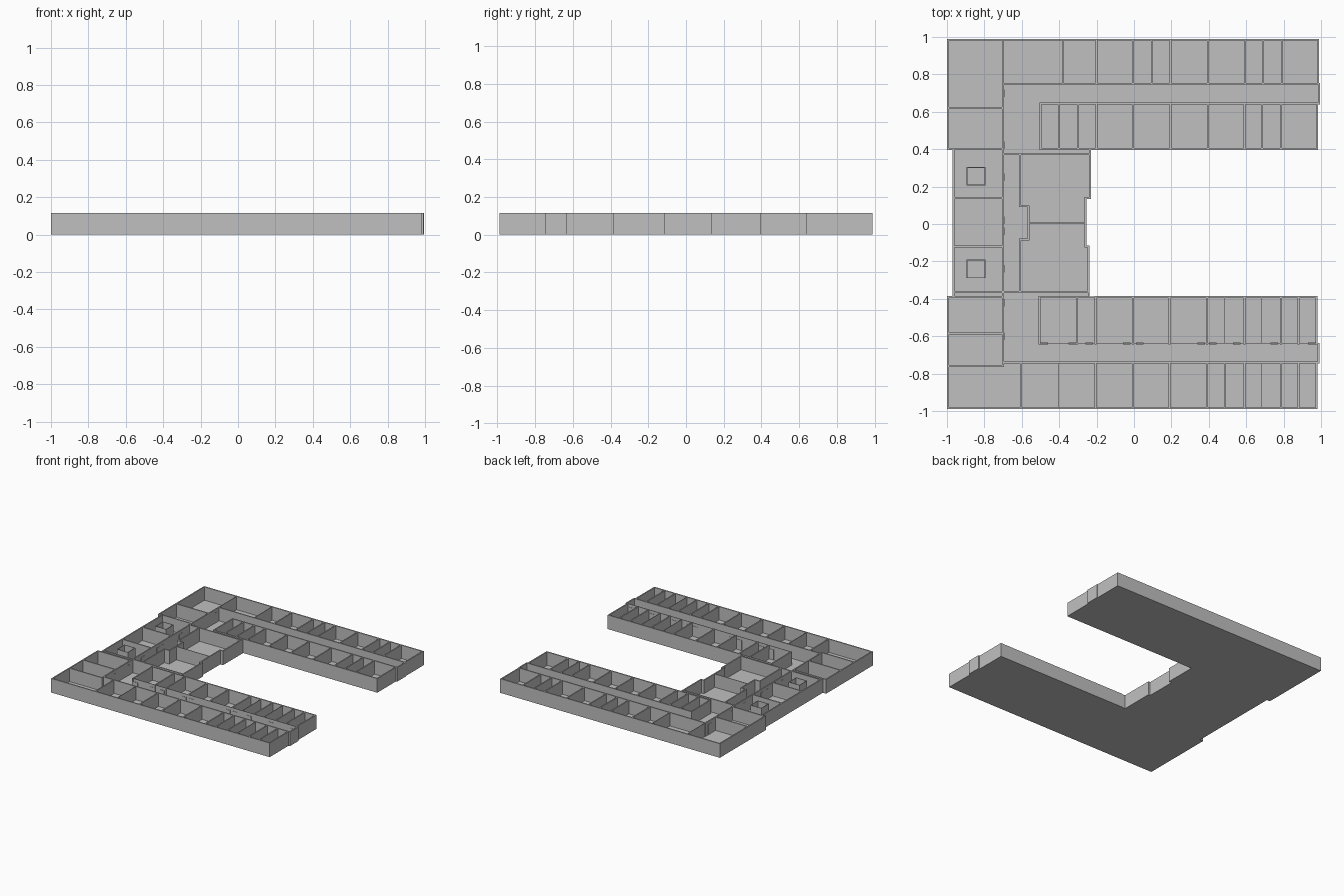
import bpy
import bmesh
from mathutils import Matrix, Vector

HEIGHT = 0.115
FLOOR = 0.006
THICK = 0.01
THIN = 0.004

old = bpy.data.objects.get("Cube")
if old:
    bpy.data.objects.remove(old, do_unlink=True)

grey = bpy.data.materials.new("plain_grey")
grey.use_nodes = True
colour = (0.53, 0.53, 0.53, 1)
grey.diffuse_color = colour
grey.node_tree.nodes["Principled BSDF"].inputs["Base Color"].default_value = colour


def build(name, boxes):
    """One object made of axis-aligned boxes (x0, x1, y0, y1, z0, z1)."""
    bm = bmesh.new()
    for x0, x1, y0, y1, z0, z1 in boxes:
        mid = Vector((x0 + x1, y0 + y1, z0 + z1)) / 2
        size = Vector((x1 - x0, y1 - y0, z1 - z0))
        bmesh.ops.create_cube(bm, size=1, matrix=Matrix.Translation(mid) @ Matrix.Diagonal(size).to_4x4())
    mesh = bpy.data.meshes.new(name)
    bm.to_mesh(mesh)
    bm.free()
    mesh.materials.append(grey)
    obj = bpy.data.objects.new(name, mesh)
    bpy.context.collection.objects.link(obj)
    return obj


def run(*points, t=THICK):
    """Upright wall boxes following right-angled points."""
    h = t / 2
    return [(min(a[0], b[0]) - h, max(a[0], b[0]) + h,
             min(a[1], b[1]) - h, max(a[1], b[1]) + h, 0, HEIGHT)
            for a, b in zip(points, points[1:])]


def ring(x0, x1, y0, y1, t=THICK):
    return run((x0, y0), (x1, y0), (x1, y1), (x0, y1), (x0, y0), t=t)


def partitions(xs, y0, y1, thin=()):
    """Cross walls between rooms; those listed in thin are light screens."""
    boxes = []
    for x in xs:
        boxes += run((x, y0), (x, y1))
    for x in thin:
        boxes += run((x, y0), (x, y1), t=THIN)
    return boxes


# Floor slabs
build("floor", [(x0, x1, y0, y1, 0, FLOOR) for x0, x1, y0, y1 in (
    (-1, -0.7, 0.4, 0.99), (-0.7, 0.985, 0.4, 0.99), (-0.7, 0.993, 0.645, 0.75),
    (-0.97, -0.26, -0.39, 0.4), (-0.26, -0.235, 0.14, 0.4), (-0.26, -0.24, -0.39, -0.12),
    (-1, -0.7, -0.985, -0.39), (-0.7, 0.975, -0.985, -0.39), (-0.7, 0.99, -0.74, -0.64))])

# Back wing: two rows of rooms with a corridor between
build("back_wing_outer_walls",
      run((-0.7, 0.4), (-0.995, 0.4), (-0.995, 0.985), (0.985, 0.985), (0.985, 0.75))
      + run((-0.5, 0.4), (0.98, 0.4), (0.98, 0.645)))
build("back_corridor_walls",
      run((-0.7, 0.75), (0.99, 0.75), (0.99, 0.645), (-0.5, 0.645), (-0.5, 0.4)))
build("back_outer_rooms", partitions(
    (-0.2, -0.005, 0.095, 0.195, 0.395, 0.595, 0.69, 0.79), 0.75, 0.985, thin=(-0.38,)))
build("back_inner_rooms", partitions(
    (-0.4, -0.3, -0.2, -0.005, 0.195, 0.395, 0.59, 0.685, 0.785), 0.4, 0.645))

# Front wing
build("front_wing_outer_walls",
      run((-0.7, -0.39), (-0.995, -0.39), (-0.995, -0.985), (0.975, -0.985), (0.975, -0.74))
      + run((-0.205, -0.39), (0.975, -0.39), (0.975, -0.64))
      + run((-0.505, -0.39), (-0.205, -0.39), t=THIN))
build("front_corridor_walls",
      run((-0.7, -0.74), (0.987, -0.74), (0.987, -0.64))
      + run((0.987, -0.638), (-0.505, -0.638), t=THIN)
      + run((-0.505, -0.638), (-0.505, -0.39)))
shared = (-0.205, -0.005, 0.19, 0.39, 0.59, 0.785, 0.88)
build("front_outer_rooms", partitions(
    (-0.605,) + shared, -0.985, -0.74, thin=(-0.405, 0.485, 0.68))
    + run((0.485, -0.985), (0.485, -0.74)))
build("front_inner_rooms", partitions(
    (-0.305,) + shared, -0.638, -0.39, thin=(0.485, 0.68)))

# Right-hand range joining the two wings
build("range_spine_wall",
      run((-0.7, -0.76), (-0.7, 0.75)) + run((-0.7, 0.75), (-0.7, 0.985), t=THIN))
build("range_outer_wall", run((-0.966, -0.39), (-0.966, 0.4)))
cross = []
for x, y in ((-0.995, 0.62), (-0.966, 0.14), (-0.966, -0.12), (-0.995, -0.585), (-0.995, -0.76)):
    cross += run((x, y), (-0.7, y))
build("range_cross_walls", cross)
for side, y in (("back", 0.255), ("front", -0.24)):
    build(side + "_shaft", ring(-0.893, -0.797, y - 0.047, y + 0.047, t=THIN))

# Central hall with stepped sides
build("hall_walls",
      run((-0.7, 0.373), (-0.235, 0.373), (-0.235, 0.14), (-0.26, 0.14), (-0.26, -0.12),
          (-0.243, -0.12), (-0.243, -0.363), (-0.966, -0.363))
      + run((-0.61, 0.373), (-0.61, 0.095), (-0.565, 0.095), (-0.565, -0.083),
            (-0.61, -0.083), (-0.61, -0.363))
      + run((-0.235, 0.373), (-0.235, 0.4)) + run((-0.24, -0.363), (-0.24, -0.39), t=THIN))
build("hall_divider", run((-0.565, 0.005), (-0.26, 0.005), t=THIN))

# Door leaves standing slightly proud of the corridor walls
DOOR = 0.09
build("spine_doors", [(-0.707, -0.693, y - 0.02, y + 0.02, 0, DOOR)
                      for y in (0.7, 0.42, 0.25, 0.02, -0.04, -0.24, -0.42, -0.6)])
build("front_corridor_doors", [(x - 0.02, x + 0.02, -0.643, -0.633, 0, DOOR)
                               for x in (-0.48, -0.33, -0.24, -0.04, 0.03, 0.36, 0.42, 0.55, 0.75, 0.95)])
